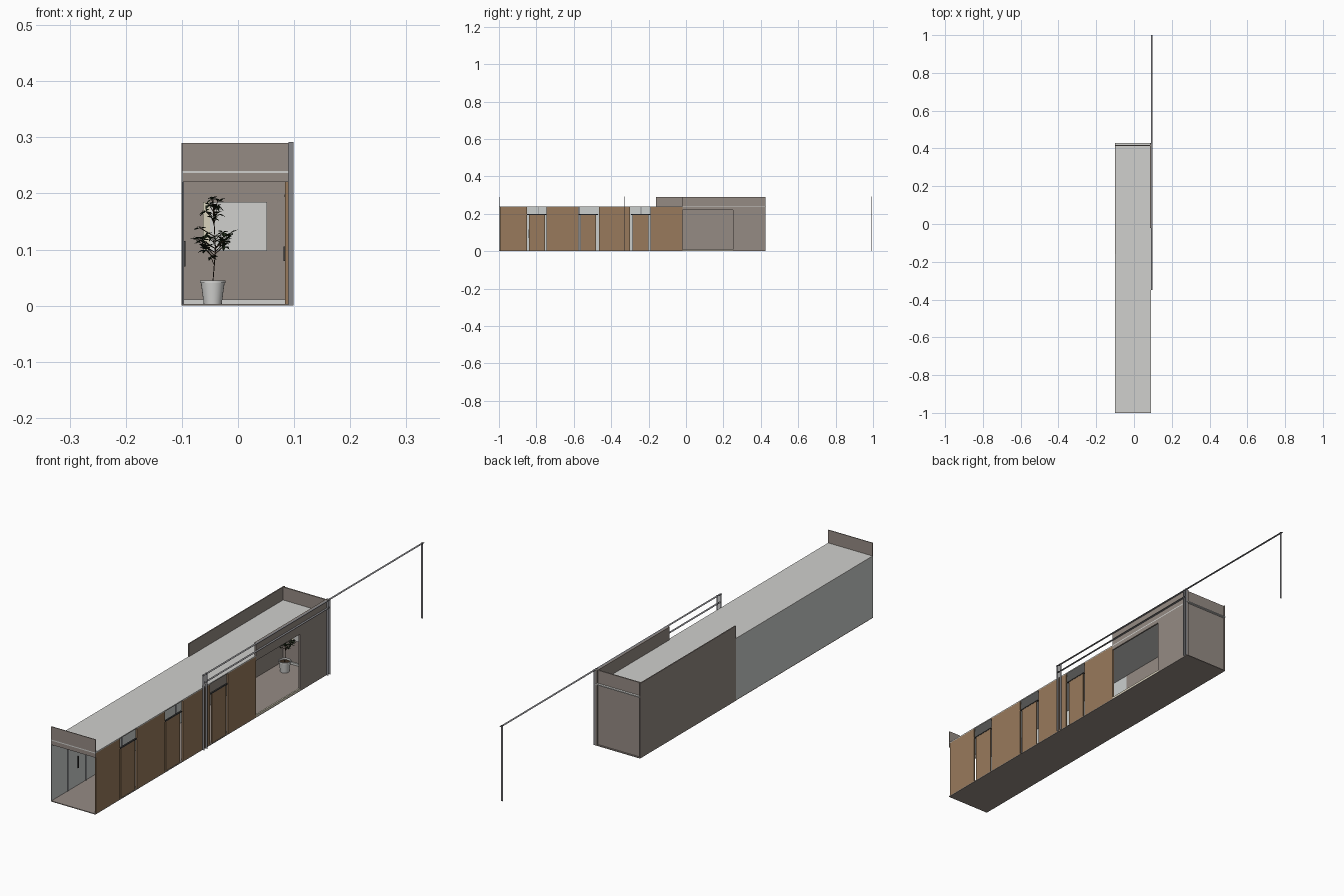
import bpy, bmesh, math, random
from mathutils import Vector, Matrix

random.seed(4)
cube = bpy.data.objects.get("Cube")
if cube:
    bpy.data.objects.remove(cube)


def material(name, hex_code):
    rgb = [int(hex_code[i:i + 2], 16) / 255 for i in (0, 2, 4)]
    lin = [c / 12.92 if c < 0.04 else ((c + 0.055) / 1.055) ** 2.4 for c in rgb]
    m = bpy.data.materials.new(name)
    m.use_nodes = True
    m.diffuse_color = (*lin, 1)
    m.node_tree.nodes["Principled BSDF"].inputs["Base Color"].default_value = (*lin, 1)
    return m


TAUPE = material("taupe wall", "958B84")
WOOD = material("tan wood", "987A5C")
LIGHT = material("light grey", "D0D0CD")
GLASS = material("pale glass", "CBCFCE")
STEEL = material("steel grey", "86868A")
DARK = material("dark metal", "3C3C3C")
CREAM = material("cream", "D8D2BC")
POT = material("white pot", "D6D6D4")
LEAF = material("dark green", "1E2A18")
SOIL = material("bark brown", "3A2C20")


def finish(name, bm, mat):
    mesh = bpy.data.meshes.new(name)
    bm.to_mesh(mesh)
    bm.free()
    mesh.materials.append(mat)
    ob = bpy.data.objects.new(name, mesh)
    bpy.context.collection.objects.link(ob)
    return ob


def box(name, mat, x, y, z):
    """Box given by its low and high limits on each axis."""
    bm = bmesh.new()
    bmesh.ops.create_cube(bm, size=1)
    for v in bm.verts:
        v.co = Vector([lo + (c + 0.5) * (hi - lo) for c, (lo, hi) in zip(v.co, (x, y, z))])
    return finish(name, bm, mat)


WALL_X = (0.084, 0.09)
FULL_X = (-0.1, 0.09)
ROOF_Z = 0.24
TOP = 0.29

# Floor, roof and long left-hand wall
box("floor", TAUPE, FULL_X, (-1, 0.425), (0, 0.003))
box("roof", LIGHT, FULL_X, (-1, 0.428), (0.236, ROOF_Z))
box("glass_wall", GLASS, (-0.1, -0.098), (-1, -0.16), (0.003, 0.236))
box("solid_side_wall", TAUPE, (-0.101, -0.097), (-0.16, 0.425), (0, TOP))
for i in range(7):
    y = -0.9 + i * 0.11
    box("mullion", STEEL, (-0.098, -0.096), (y - 0.002, y + 0.002), (0.003, 0.236))
box("glass_door_handle", DARK, (-0.097, -0.094), (-0.842, -0.838), (0.07, 0.115))

# Front fascia and back wall with its board and skirting
box("front_fascia", TAUPE, FULL_X, (-1, -0.997), (0.22, TOP))
box("back_wall", TAUPE, FULL_X, (0.414, 0.419), (0, TOP))
box("skirting", LIGHT, (-0.097, 0.084), (0.41, 0.414), (0.003, 0.011))
box("wall_board", LIGHT, (-0.062, 0.052), (0.41, 0.414), (0.097, 0.185))
box("board_edge", CREAM, (-0.062, -0.05), (0.409, 0.41), (0.097, 0.185))

# Wooden panels on the right-hand wall
for lo, hi in ((-0.995, -0.85), (-0.745, -0.575), (-0.465, -0.3), (-0.19, -0.02)):
    box("wood_panel", WOOD, WALL_X, (lo, hi), (0.003, 0.236))

# Doors between the panels, with a bar above and a handle
for lo in (-0.84, -0.565, -0.285):
    hi = lo + 0.085
    box("door", WOOD, (0.084, 0.088), (lo, hi), (0.003, 0.194))
    box("door_bar", DARK, (0.083, 0.089), (lo - 0.01, hi + 0.01), (0.194, 0.198))
    box("door_handle", DARK, (0.081, 0.084), (lo + 0.006, lo + 0.009), (0.08, 0.105))

# Solid wall round the large side opening
box("opening_header", TAUPE, WALL_X, (-0.02, 0.25), (0.22, TOP))
box("opening_side", TAUPE, WALL_X, (0.25, 0.425), (0, TOP))
box("opening_sill", CREAM, WALL_X, (-0.02, 0.25), (0.003, 0.01))

# Flat posts and rails running along the right-hand side
RAIL_X = (0.09, 0.0985)
for y in (-0.345, -0.328, 0.412, 0.424, 0.99):
    box("post", STEEL, RAIL_X, (y, y + 0.0008), (0, 0.292))
box("top_rail", STEEL, RAIL_X, (-0.35, 1), (0.2895, 0.29))
box("lower_rail", STEEL, RAIL_X, (-0.345, 0.424), (0.2595, 0.26))

# Plant pot
PX, PY = -0.045, 0.35
bm = bmesh.new()
rings = []
for r, z in ((0.016, 0.003), (0.021, 0.04), (0.023, 0.04), (0.023, 0.045), (0.02, 0.045), (0.019, 0.038)):
    rings.append([bm.verts.new((PX + r * math.cos(a), PY + r * math.sin(a), z))
                  for a in (math.tau * k / 24 for k in range(24))])
for a, b in zip(rings, rings[1:]):
    for k in range(24):
        n = (k + 1) % 24
        bm.faces.new((a[k], a[n], b[n], b[k]))
bm.faces.new(rings[0][::-1])
pot = finish("plant_pot", bm, POT)
for p in pot.data.polygons:
    p.use_smooth = len(p.vertices) == 4
bpy.context.view_layer.objects.active = pot
pot.select_set(True)
bpy.ops.object.shade_smooth_by_angle()

bm = bmesh.new()
bmesh.ops.create_circle(bm, cap_ends=True, segments=24, radius=0.0192,
                        matrix=Matrix.Translation((PX, PY, 0.039)))
finish("pot_soil", bm, SOIL)


# Thin stems
def stem(points):
    curve = bpy.data.curves.new("stem", "CURVE")
    curve.dimensions = "3D"
    curve.bevel_depth = 0.0008
    curve.bevel_resolution = 0
    line = curve.splines.new("POLY")
    line.points.add(len(points) - 1)
    for p, co in zip(line.points, points):
        p.co = (*co, 1)
    curve.materials.append(SOIL)
    ob = bpy.data.objects.new("plant_stem", curve)
    bpy.context.collection.objects.link(ob)


stem([(PX, PY, 0.039), (PX + 0.005, PY, 0.1), (PX, PY, 0.19)])

# Folded pointed leaves in loose clusters
bm = bmesh.new()
for branch in range(24):
    z = random.uniform(0.085, 0.19)
    spread = 0.03 * (1 - abs(z - 0.128) / 0.085)
    ang = random.uniform(0, math.tau)
    hub = Vector((PX + spread * math.cos(ang), PY + spread * math.sin(ang), z))
    stem([(PX + 0.003, PY, z - 0.015), hub])
    for leaf in range(6):
        a = random.uniform(0, math.tau)
        out = Vector((math.cos(a), math.sin(a), random.uniform(-0.9, 0.5))).normalized()
        side = out.cross(Vector((0, 0, 1))).normalized()
        size = random.uniform(0.011, 0.018)
        base, tip = bm.verts.new(hub), bm.verts.new(hub + out * size)
        for s in (-1, 1):
            mid = bm.verts.new(hub + out * size * 0.45 + side * s * size * 0.24
                               + Vector((0, 0, 0.002)))
            bm.faces.new((base, mid, tip) if s < 0 else (base, tip, mid))
finish("plant_leaves", bm, LEAF)
